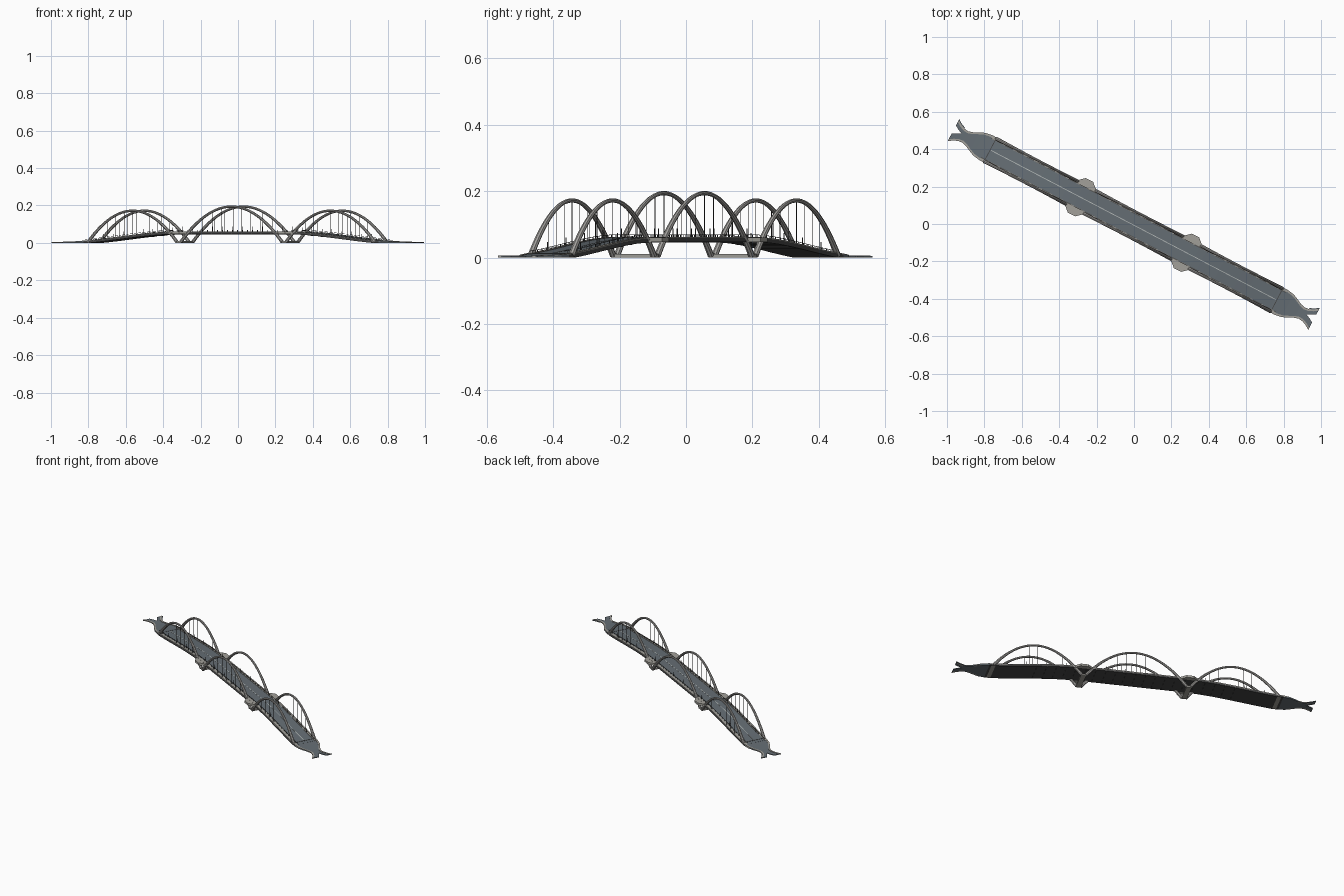
import bpy, math
from math import pi, cos

if "Cube" in bpy.data.objects:
    bpy.data.objects.remove(bpy.data.objects["Cube"])

ANG = math.atan2(-0.464, 0.886)      # bridge runs diagonally across the plan
V0 = -0.006                          # slight sideways offset of the deck
LOC = (-V0 * math.sin(ANG), V0 * math.cos(ANG), 0)
HALF, PIER, END = 0.075, 0.32, 0.89


def material(name, c):
    m = bpy.data.materials.new(name)
    m.diffuse_color = (*c, 1)
    m.use_nodes = True
    m.node_tree.nodes["Principled BSDF"].inputs["Base Color"].default_value = m.diffuse_color
    return m


ROAD = material("asphalt", (0.13, 0.155, 0.175))
DARK = material("dark_steel", (0.06, 0.06, 0.06))
STONE = material("concrete", (0.36, 0.35, 0.32))
LINE = material("road_paint", (0.45, 0.48, 0.47))
STEEL = material("arch_steel", (0.38, 0.37, 0.355))


def place(ob, mat):
    ob.rotation_euler = (0, 0, ANG)
    ob.location = LOC
    ob.data.materials.append(mat)
    return ob


def mesh(name, verts, faces, mat):
    me = bpy.data.meshes.new(name)
    me.from_pydata(verts, [], faces)
    ob = bpy.data.objects.new(name, me)
    bpy.context.collection.objects.link(ob)
    return place(ob, mat)


def deck_z(s):
    t = min(max((abs(s) - 0.3) / 0.75, 0), 1)
    return 0.003 + 0.028 * (1 + cos(pi * t))


def ribbon(name, pts, mat, lift=0.0, thick=0.012):
    """Solid strip through (s, v_low, v_high) sections, following the deck."""
    pts = sorted(pts)
    verts, faces = [], []
    for s, a, b in pts:
        z = deck_z(s) + lift
        zb = max(z - thick, 0)
        verts += [(s, a, z), (s, b, z), (s, b, zb), (s, a, zb)]
    for i in range(len(pts) - 1):
        k = 4 * i
        faces += [(k + j, k + 4 + j, k + 4 + (j + 1) % 4, k + (j + 1) % 4) for j in range(4)]
    n = len(verts)
    faces += [(0, 1, 2, 3), (n - 1, n - 2, n - 3, n - 4)]
    return mesh(name, verts, faces, mat)


def strip(name, a, b, mat, lift, thick, end=END, n=48):
    return ribbon(name, [(-end + 2 * end * i / n, a, b) for i in range(n + 1)], mat, lift, thick)


def boxes(name, items, mat):
    """Many upright boxes (s, v, z0, z1, half_s, half_v) in one mesh."""
    verts, faces = [], []
    for s, v, z0, z1, hs, hv in items:
        k = len(verts)
        for z in (z0, z1):
            verts += [(s - hs, v - hv, z), (s + hs, v - hv, z), (s + hs, v + hv, z), (s - hs, v + hv, z)]
        faces += [(k + 3, k + 2, k + 1, k), (k + 4, k + 5, k + 6, k + 7)]
        faces += [(k + j, k + (j + 1) % 4, k + 4 + (j + 1) % 4, k + 4 + j) for j in range(4)]
    return mesh(name, verts, faces, mat)


def prism(name, poly, z0, z1, mat):
    n = len(poly)
    verts = [(*p, z0) for p in poly] + [(*p, z1) for p in poly]
    faces = [tuple(range(n))[::-1], tuple(range(n, 2 * n))]
    faces += [(i, (i + 1) % n, n + (i + 1) % n, n + i) for i in range(n)]
    return mesh(name, verts, faces, mat)


# Main deck
strip("deck_slab", -HALF, HALF, DARK, 0, 0.012)
strip("road_surface", -0.056, 0.056, ROAD, 0.0015, 0.003)
strip("centre_line", -0.002, 0.002, LINE, 0.0022, 0.001, 0.86)
for side in (-1, 1):
    a, b = sorted((side * 0.057, side * HALF))
    strip("sidewalk", a, b, STONE, 0.003, 0.005)
    a, b = sorted((side * 0.0585, side * 0.0605))
    strip("railing_top", a, b, DARK, 0.011, 0.0015)
    items = [(s, side * 0.0595, deck_z(s), deck_z(s) + 0.01, 0.001, 0.001)
             for s in [-0.87 + 0.03 * i for i in range(59)]]
    boxes("railing_posts", items, DARK)
    lamps = [(s, side * 0.056, deck_z(s), deck_z(s) + 0.028, 0.001, 0.001)
             for s in [-0.78 + 0.12 * i for i in range(14)]]
    boxes("lamp_posts", lamps, DARK)

# Cross girders under the deck
boxes("cross_girders", [(s, 0, deck_z(s) - 0.014, deck_z(s) - 0.008, 0.002, 0.072)
                        for s in [-0.6 + 0.06 * i for i in range(21)]], DARK)

# Tapering approaches that fork into two lanes at each end
for e in (-1, 1):
    taper = [(0.0, 0.075), (0.04, 0.069), (0.07, 0.056), (0.10, 0.041), (0.125, 0.034), (0.15, 0.037)]
    ribbon("approach_road", [(e * (END + d), -w, w) for d, w in taper], ROAD, 0.001, 0.01)
    boxes("expansion_joint", [(e * 0.865, 0, deck_z(0.865), deck_z(0.865) + 0.0025, 0.002, 0.056)], DARK)
    for side in (-1, 1):
        edge = []
        for d, w in taper + [(0.175, 0.048), (0.198, 0.064)]:
            a, b = sorted((side * (w - 0.011), side * w))
            edge.append((e * (END + d), a, b))
        ribbon("approach_kerb", edge, STONE, 0.003, 0.01)
        fork = []
        for d, inner, outer in [(0.15, 0.0, 0.037), (0.175, 0.011, 0.048), (0.198, 0.025, 0.064)]:
            a, b = sorted((side * inner, side * outer))
            fork.append((e * (END + d), a - V0, b - V0))
        ribbon("fork_lane", fork, ROAD, 0.001, 0.01)


# Parabolic tube arches with hangers
def arch(name, centre, half, height, v):
    cu = bpy.data.curves.new(name, 'CURVE')
    cu.dimensions = '3D'
    cu.bevel_depth = 1.0
    cu.bevel_resolution = 2
    cu.use_fill_caps = True
    n = 40
    sp = cu.splines.new('POLY')
    sp.points.add(n)
    for i, p in enumerate(sp.points):
        t = -cos(pi * i / n) * 0.4 + (2 * i / n - 1) * 0.6
        p.co = (centre + half * t, v, 0.006 + (height - 0.006) * (1 - t * t), 1)
        p.radius = 0.0065 + 0.0035 * t * t
    ob = bpy.data.objects.new(name, cu)
    bpy.context.collection.objects.link(ob)
    place(ob, STEEL)
    bpy.ops.object.select_all(action='DESELECT')
    ob.select_set(True)
    bpy.context.view_layer.objects.active = ob
    bpy.ops.object.convert(target='MESH')
    bpy.ops.object.shade_smooth_by_angle()
    hang = []
    for k in range(-3, 4):
        t = k * 0.19
        s = centre + half * t
        hang.append((s, v, deck_z(s), height * (1 - t * t), 0.0007, 0.0007))
    boxes(name + "_hangers", hang, DARK)


for v in (-0.069, 0.069):
    arch("centre_arch", 0, 0.305, 0.194, v)
    for e in (-1, 1):
        arch("side_arch", e * 0.597, 0.267, 0.172, v)

# Pier footings, end abutments and deck level lookouts
for e in (-1, 1):
    boxes("pier_footing", [(e * PIER, 0, 0, 0.01, 0.016, 0.072)], STONE)
    boxes("end_abutment", [(e * 0.865, 0, 0, 0.009, 0.012, 0.074)], STONE)
    for side in (-1, 1):
        s0 = e * PIER
        poly = [(s0 - 0.06, side * 0.07), (s0 + 0.06, side * 0.07),
                (s0 + 0.022, side * 0.104), (s0 - 0.022, side * 0.104)]
        if side < 0:
            poly.reverse()
        prism("lookout", poly, 0.047, 0.061, STONE)
